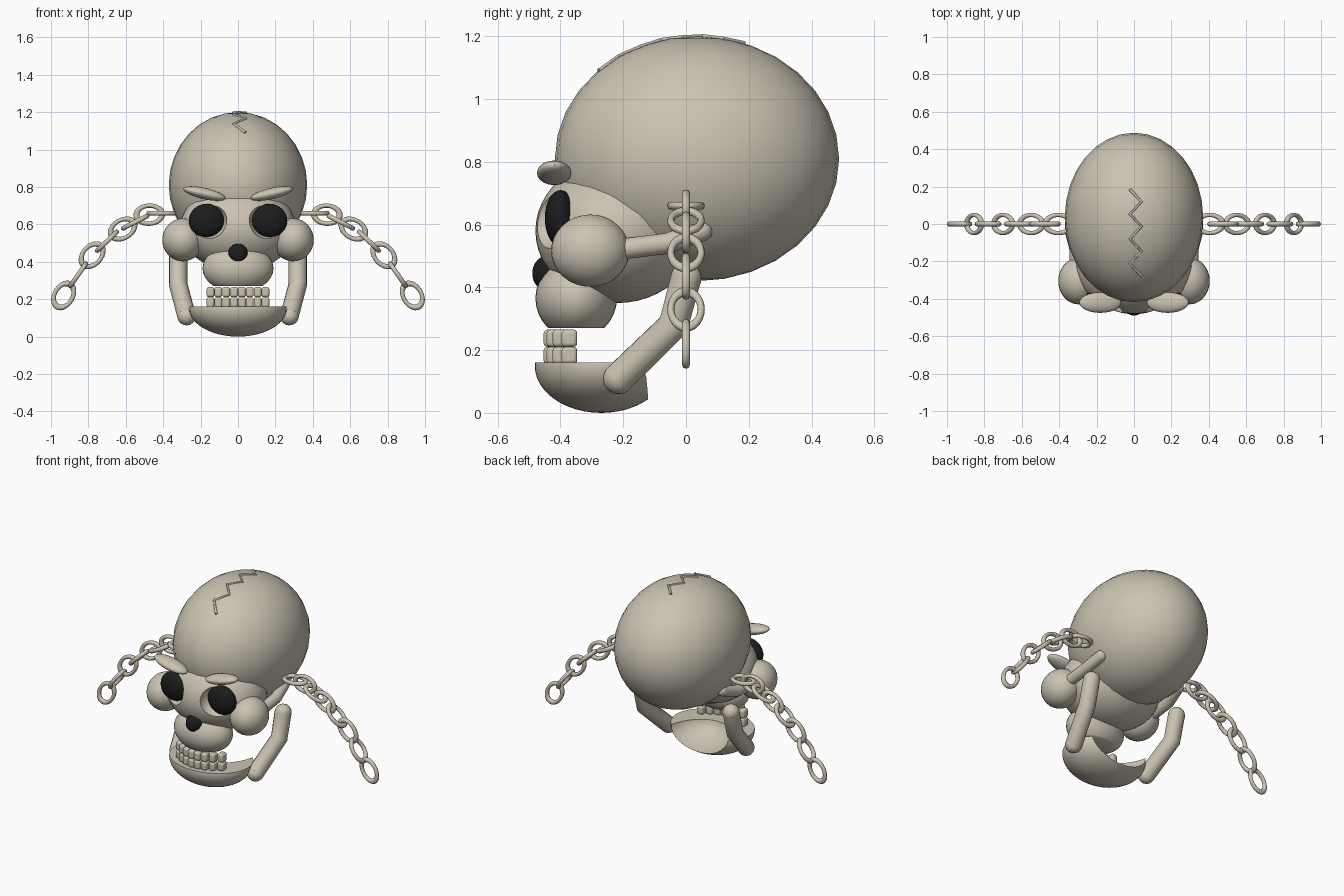
import bpy
from math import radians, sqrt
from mathutils import Matrix

if "Cube" in bpy.data.objects:
    bpy.data.objects.remove(bpy.data.objects["Cube"], do_unlink=True)


def material(name, rgb):
    m = bpy.data.materials.new(name)
    m.use_nodes = True
    m.diffuse_color = (*rgb, 1)
    bsdf = m.node_tree.nodes["Principled BSDF"]
    bsdf.inputs["Base Color"].default_value = (*rgb, 1)
    bsdf.inputs["Roughness"].default_value = 0.7
    return m


bone = material("bone", (0.60, 0.55, 0.45))
black = material("socket black", (0.012, 0.012, 0.012))


def finish(name, mat, angle=40):
    ob = bpy.context.object
    ob.name = name
    ob.data.materials.clear()
    ob.data.materials.append(mat)
    bpy.ops.object.shade_smooth_by_angle(angle=radians(angle))
    return ob


def ellipsoid(name, loc, size, mat=bone, tilt=0, segs=32):
    bpy.ops.mesh.primitive_uv_sphere_add(segments=segs, ring_count=segs // 2, location=loc)
    ob = bpy.context.object
    ob.scale = size
    ob.rotation_euler.y = radians(tilt)
    bpy.ops.object.transform_apply(location=False, rotation=True, scale=True)
    return finish(name, mat)


def box(loc, size):
    bpy.ops.mesh.primitive_cube_add(size=1, location=loc)
    ob = bpy.context.object
    ob.scale = size
    bpy.ops.object.transform_apply(location=False, rotation=False, scale=True)
    return ob


def cut(ob, cutter):
    mod = ob.modifiers.new("cut", 'BOOLEAN')
    mod.operation = 'DIFFERENCE'
    mod.solver = 'EXACT'
    mod.object = cutter
    bpy.ops.object.select_all(action='DESELECT')
    bpy.context.view_layer.objects.active = ob
    ob.select_set(True)
    bpy.ops.object.modifier_apply(modifier=mod.name)
    bpy.data.objects.remove(cutter, do_unlink=True)
    bpy.ops.object.shade_smooth_by_angle(angle=radians(40))


def tube(name, points, radius, round_ends=False):
    curve = bpy.data.curves.new(name, 'CURVE')
    curve.dimensions = '3D'
    curve.bevel_depth = radius
    curve.bevel_resolution = 5
    curve.use_fill_caps = True
    spline = curve.splines.new('POLY')
    spline.points.add(len(points) - 1)
    for p, co in zip(spline.points, points):
        p.co = (*co, 1)
    ob = bpy.data.objects.new(name, curve)
    bpy.context.collection.objects.link(ob)
    bpy.ops.object.select_all(action='DESELECT')
    bpy.context.view_layer.objects.active = ob
    ob.select_set(True)
    bpy.ops.object.convert(target='MESH')
    finish(name, bone)
    if round_ends:
        for end in (points[0], points[-1]):
            ellipsoid(name + "_end", end, (radius,) * 3, segs=20)


# Skull: cranium, face, muzzle
CENTRE, RADII = (0, 0.035, 0.81), (0.37, 0.453, 0.39)
ellipsoid("cranium", CENTRE, RADII)
face = ellipsoid("face", (0, -0.22, 0.58), (0.31, 0.26, 0.23), segs=48)
for s in (-1, 1):
    cut(face, ellipsoid("socket_cutter", (s * 0.168, -0.46, 0.62), (0.108, 0.1, 0.1)))
muzzle = ellipsoid("muzzle", (0, -0.35, 0.365), (0.19, 0.13, 0.13))
cut(muzzle, box((0, -0.35, 0.17), (1, 1, 0.2)))

# Nose hole
ellipsoid("nose_hole", (0, -0.44, 0.445), (0.052, 0.05, 0.057), black)

# Lower jaw: half bowl, scooped open at the back
jaw = ellipsoid("lower_jaw", (0, -0.27, 0.15), (0.26, 0.212, 0.15), segs=48)
cut(jaw, box((0, -0.27, 0.26), (1, 1, 0.2)))
cut(jaw, ellipsoid("jaw_cutter", (0, -0.06, 0.17), (0.21, 0.27, 0.13)))

# Teeth: two curved rows
for row, z in (("upper", 0.238), ("lower", 0.183)):
    for i in range(8):
        x = (i - 3.5) * 0.042
        box((x, -0.43 + 2.7 * x * x, z), (0.041, 0.05, 0.055))
        tooth = finish(f"{row}_tooth", bone)
        bev = tooth.modifiers.new("round", 'BEVEL')
        bev.width = 0.012
        bev.segments = 3

# Paired parts
links = [(0.405, 0.66, 0), (0.475, 0.652, 3), (0.55, 0.612, 27), (0.617, 0.575, 30),
         (0.70, 0.51, 44), (0.78, 0.435, 48), (0.855, 0.33, 55), (0.932, 0.22, 60)]
for s, side in ((1, "left"), (-1, "right")):
    ellipsoid(side + "_eye_hole", (s * 0.168, -0.40, 0.62), (0.095, 0.05, 0.09), black)
    ellipsoid(side + "_brow", (s * 0.18, -0.42, 0.765), (0.115, 0.055, 0.03), tilt=-s * 13)
    ellipsoid(side + "_cheek", (s * 0.295, -0.305, 0.517), (0.11, 0.125, 0.115))
    tube(side + "_cheek_arch", [(s * 0.31, -0.22, 0.52), (s * 0.31, -0.06, 0.54),
                                (s * 0.29, 0.05, 0.58)], 0.034, True)
    tube(side + "_jaw_branch", [(s * 0.32, 0.0, 0.43), (s * 0.32, -0.04, 0.28),
                                (s * 0.275, -0.215, 0.11)], 0.05, True)
    # Chain: links alternate between lying flat and standing upright
    for i, (x, z, droop) in enumerate(links):
        bpy.ops.mesh.primitive_torus_add(major_segments=28, minor_segments=10,
                                         major_radius=0.055, minor_radius=0.013)
        link = finish(f"{side}_chain_link", bone)
        link.data.transform(Matrix.Translation((s * x, 0, z))
                            @ Matrix.Rotation(radians(s * droop), 4, 'Y')
                            @ Matrix.Rotation(radians(90 * (i % 2)), 4, 'X')
                            @ Matrix.Diagonal((1.25, 0.88, 1, 1)))

# Crack: zigzag ridge following the crown
crack = []
for i in range(8):
    x, y = (-0.022 if i % 2 == 0 else 0.04), 0.185 - i * 0.066
    drop = 1 - (x / RADII[0]) ** 2 - ((y - CENTRE[1]) / RADII[1]) ** 2
    crack.append((x, y, CENTRE[2] + RADII[2] * sqrt(drop)))
tube("crack", crack, 0.008)
